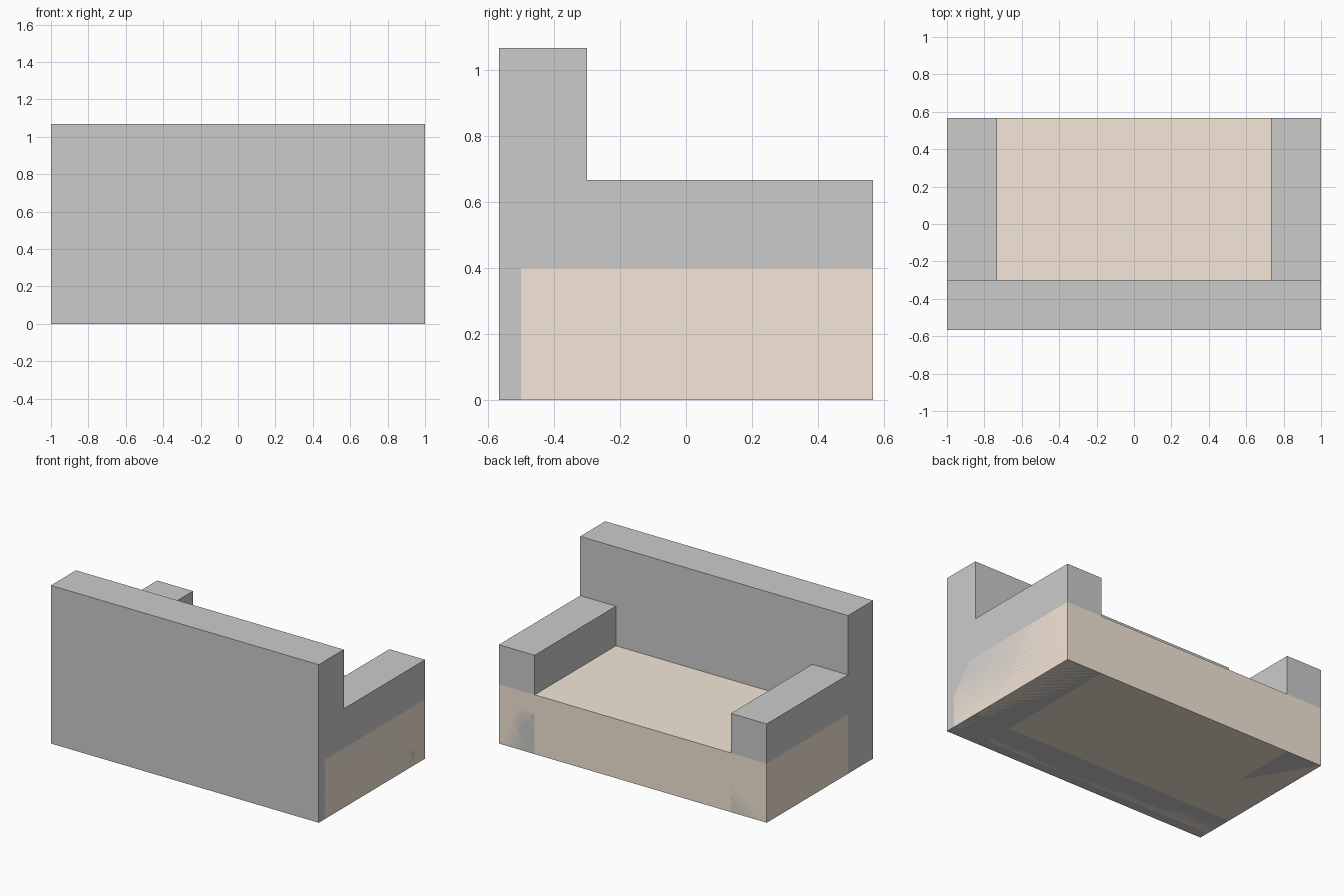
import bpy

if "Cube" in bpy.data.objects:
    bpy.data.objects.remove(bpy.data.objects["Cube"])


def box(name, x, y, z, material=None):
    """Box spanning the given (min, max) ranges."""
    spans = (x, y, z)
    bpy.ops.mesh.primitive_cube_add(size=1, location=[(a + b) / 2 for a, b in spans])
    ob = bpy.context.object
    ob.name = name
    ob.scale = [b - a for a, b in spans]
    bpy.ops.object.transform_apply(location=False, rotation=False, scale=True)
    if material:
        ob.data.materials.append(material)
    return ob


tan = bpy.data.materials.new("seat_tan")
tan.diffuse_color = (0.91, 0.80, 0.68, 1)
tan.use_nodes = True
tan.node_tree.nodes["Principled BSDF"].inputs["Base Color"].default_value = tan.diffuse_color

W, FRONT, BACK = 1.0, -0.567, 0.567   # half width, depth limits
INNER = 0.733                         # inner face of the armrests

# Full-width seat block, set into the backrest
box("seat", (-W, W), (-0.5, BACK), (0, 0.4), tan)

# Tall backrest
box("backrest", (-W, W), (FRONT, -0.3), (0, 1.067))

# Armrests on both sides
box("armrest_left", (-W, -INNER), (-0.5, BACK), (0, 0.667))
box("armrest_right", (INNER, W), (-0.5, BACK), (0, 0.667))
